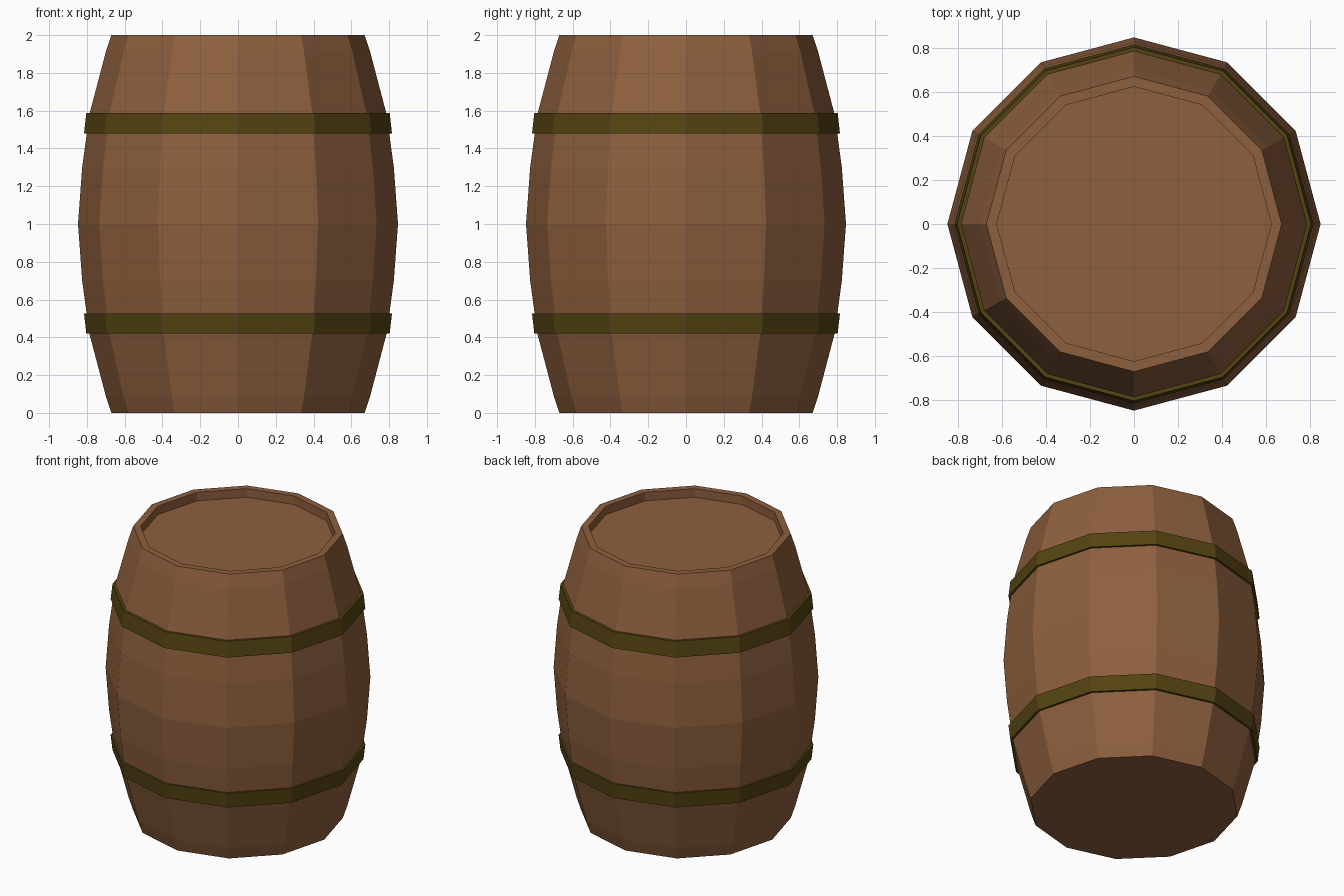
import bpy, bmesh, math

if "Cube" in bpy.data.objects:
    bpy.data.objects.remove(bpy.data.objects["Cube"])

SIDES = 12


def material(name, rgb):
    m = bpy.data.materials.new(name)
    m.diffuse_color = (*rgb, 1.0)
    m.use_nodes = True
    m.node_tree.nodes["Principled BSDF"].inputs["Base Color"].default_value = m.diffuse_color
    return m


wood = material("brown wood", (0.27, 0.115, 0.047))
metal = material("dark olive metal", (0.09, 0.058, 0.006))


def lathe(name, profile, mat, loop=False):
    """Spin (radius, z) points into a flat-faced 12-sided solid."""
    bm = bmesh.new()
    rings = []
    for r, z in profile:
        rings.append([bm.verts.new((r * math.cos(2 * math.pi * i / SIDES),
                                    r * math.sin(2 * math.pi * i / SIDES), z))
                      for i in range(SIDES)])
    pairs = list(zip(rings, rings[1:]))
    if loop:
        pairs.append((rings[-1], rings[0]))
    else:
        bm.faces.new(rings[0][::-1])
        bm.faces.new(rings[-1])
    for a, b in pairs:
        for i in range(SIDES):
            j = (i + 1) % SIDES
            bm.faces.new((a[i], a[j], b[j], b[i]))
    bmesh.ops.recalc_face_normals(bm, faces=bm.faces)
    me = bpy.data.meshes.new(name)
    bm.to_mesh(me)
    bm.free()
    me.materials.append(mat)
    ob = bpy.data.objects.new(name, me)
    bpy.context.collection.objects.link(ob)
    return ob


# Bulging body, symmetric about mid height, with a recessed lid
lower = [(0.67, 0.0), (0.70, 0.09), (0.787, 0.42), (0.825, 0.70)]
upper = [(r, 2.0 - z) for r, z in reversed(lower)]
lathe("barrel_body", lower + [(0.847, 1.0)] + upper
      + [(0.623, 2.0), (0.623, 1.94)], wood)

# Two slanted hoops, each a thin closed band
for name, z0, z1, r0, r1 in (("lower_hoop", 0.42, 0.525, 0.803, 0.815),
                             ("upper_hoop", 1.48, 1.588, 0.815, 0.803)):
    lathe(name, [(r0, z0), (r1, z1), (r1 - 0.025, z1), (r0 - 0.025, z0)],
          metal, loop=True)
